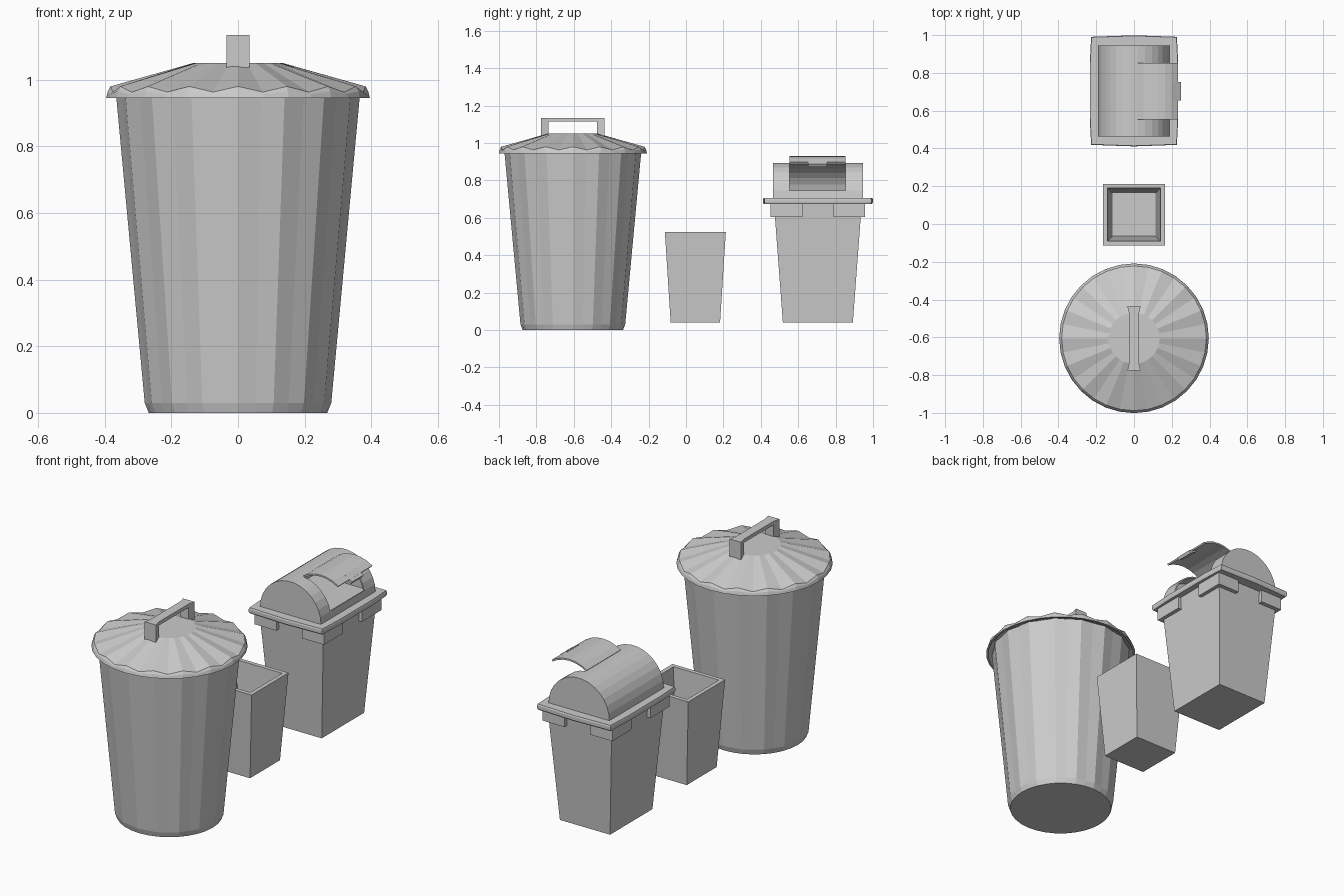
import bpy, bmesh
from math import sin, cos, tau, radians
from mathutils import Matrix, Vector

if "Cube" in bpy.data.objects:
    bpy.data.objects.remove(bpy.data.objects["Cube"])


def finish(name, bm):
    bmesh.ops.recalc_face_normals(bm, faces=bm.faces)
    me = bpy.data.meshes.new(name)
    bm.to_mesh(me)
    bm.free()
    ob = bpy.data.objects.new(name, me)
    bpy.context.collection.objects.link(ob)
    return ob


def loft(name, rings, cap_start=True, cap_end=True):
    """Skin a list of closed rings that share a point count."""
    bm = bmesh.new()
    vs = [[bm.verts.new(p) for p in ring] for ring in rings]
    n = len(rings[0])
    for a, b in zip(vs, vs[1:]):
        for i in range(n):
            j = (i + 1) % n
            bm.faces.new((a[i], a[j], b[j], b[i]))
    if cap_start:
        bm.faces.new(vs[0])
    if cap_end:
        bm.faces.new(vs[-1])
    return finish(name, bm)


def rect(cy, hx, hy, z, cx=0):
    return [(cx + sx * hx, cy + sy * hy, z)
            for sx, sy in ((-1, -1), (1, -1), (1, 1), (-1, 1))]


def box(name, x0, x1, y0, y1, z0, z1):
    cx, cy, hx, hy = (x0 + x1) / 2, (y0 + y1) / 2, (x1 - x0) / 2, (y1 - y0) / 2
    return loft(name, [rect(cy, hx, hy, z0, cx), rect(cy, hx, hy, z1, cx)])


# ---- round can: fluted body, ridges alternate with valleys ----
CY, N = -0.605, 32


def fluted(r_ridge, z_ridge, r_valley=None, z_valley=None):
    r_valley = r_ridge if r_valley is None else r_valley
    z_valley = z_ridge if z_valley is None else z_valley
    out = []
    for i in range(N):
        r, z = (r_valley, z_valley) if i % 2 else (r_ridge, z_ridge)
        a = tau * i / N
        out.append((r * cos(a), CY + r * sin(a), z))
    return out


loft("can_body", [fluted(0.268, 0), fluted(0.28, 0.03, 0.274),
                  fluted(0.366, 0.955, 0.355)], cap_end=False)

# can lid: ribbed cone with a short skirt and an underside
loft("can_lid", [fluted(0.135, 1.05), fluted(0.383, 0.98, 0.383, 0.963),
                 fluted(0.391, 0.965, 0.391, 0.957), fluted(0.396, 0.945),
                 fluted(0.385, 0.945), fluted(0.372, 0.96, 0.372, 0.95),
                 fluted(0.135, 1.035)])

# can lid handle: waisted bar on two legs
def bar_section(y, hx):
    return [(-hx, y, 1.115), (hx, y, 1.115), (hx, y, 1.135), (-hx, y, 1.135)]


loft("can_handle_bar", [bar_section(CY + y, w) for y, w in
                        ((-0.17, 0.035), (-0.13, 0.026), (0.13, 0.026), (0.17, 0.035))])
for s, label in ((-1, "front"), (1, "back")):
    loft("can_handle_leg_" + label,
         [[(-w, CY + s * y, 1.025), (w, CY + s * y, 1.025),
           (w, CY + s * y, 1.115), (-w, CY + s * y, 1.115)]
          for y, w in ((0.13, 0.026), (0.17, 0.035))])

# ---- small square open bin ----
loft("small_bin", [rect(0.05, 0.132, 0.132, 0.04), rect(0.05, 0.163, 0.163, 0.525),
                   rect(0.05, 0.14, 0.14, 0.525), rect(0.05, 0.113, 0.113, 0.065)])

# ---- dome-lidded bin ----
BY, R, BZ = 0.705, 0.188, 0.706
loft("dome_bin_body", [rect(BY, 0.155, 0.187, 0.04), rect(BY, 0.199, 0.235, 0.68)])

# slightly bowed rim plate
def rim_outline(z, grow=0):
    pts = [(-0.227, -0.286), (0, -0.294), (0.227, -0.286), (0.234, -0.15), (0.234, 0.15),
           (0.227, 0.286), (0, 0.294), (-0.227, 0.286), (-0.234, 0.15), (-0.234, -0.15)]
    return [(x * (1 + grow), BY + y * (1 + grow), z) for x, y in pts]


loft("dome_bin_rim", [rim_outline(0.674, -0.015), rim_outline(0.682), rim_outline(0.698),
                      rim_outline(0.706, -0.01)])

# corner blocks under the rim
for sx in (-1, 1):
    for sy in (-1, 1):
        xs = sorted((sx * 0.08, sx * 0.215))
        ys = sorted((BY + sy * 0.083, BY + sy * 0.253))
        box("rim_corner_block", *xs, *ys, 0.604, 0.68)

# half-cylinder dome with a window on the right side
OPEN_Y = (0.553, 0.853)
bm = bmesh.new()
grid = [[bm.verts.new((R * cos(radians(12 * i)), y, BZ + R * sin(radians(12 * i))))
         for i in range(16)] for y in (0.464, *OPEN_Y, 0.945)]
for j in range(3):
    for i in range(15):
        if not (j == 1 and 1 <= i < 7):
            bm.faces.new((grid[j][i], grid[j][i + 1], grid[j + 1][i + 1], grid[j + 1][i]))
for row in (grid[0], grid[-1]):
    bm.faces.new(row)
dome = finish("dome_lid", bm)
# the open shell's outside is found from the axis, so normals point outward
bm = bmesh.new()
bm.from_mesh(dome.data)
centre = Vector((0, BY, BZ))
for f in bm.faces:
    if f.normal.dot(f.calc_center_median() - centre) < 0:
        f.normal_flip()
bm.to_mesh(dome.data)
bm.free()
mod = dome.modifiers.new("thickness", "SOLIDIFY")
mod.thickness, mod.offset = 0.008, -1

# curved flap swung open about its upper edge
hinge = Vector((R * cos(radians(84)), 0, BZ + R * sin(radians(84))))
swing = Matrix.Translation(hinge) @ Matrix.Rotation(radians(-40), 4, 'Y') @ Matrix.Translation(-hinge)
sections = []
for k in range(7):
    a = radians(84 - 68 * k / 6)
    sections.append([swing @ Vector((r * cos(a), y, BZ + r * sin(a)))
                     for r, y in ((R - 0.003, OPEN_Y[0]), (R - 0.003, OPEN_Y[1]),
                                  (R + 0.006, OPEN_Y[1]), (R + 0.006, OPEN_Y[0]))])
loft("dome_flap", sections)

# small grip on the flap's free edge, tilted with the flap
grip = box("flap_grip", -0.026, 0.026, -0.05, 0.05, -0.009, 0.009)
grip.rotation_euler = (0, radians(32), 0)
grip.location = (0.222, 0.703, 0.894)
